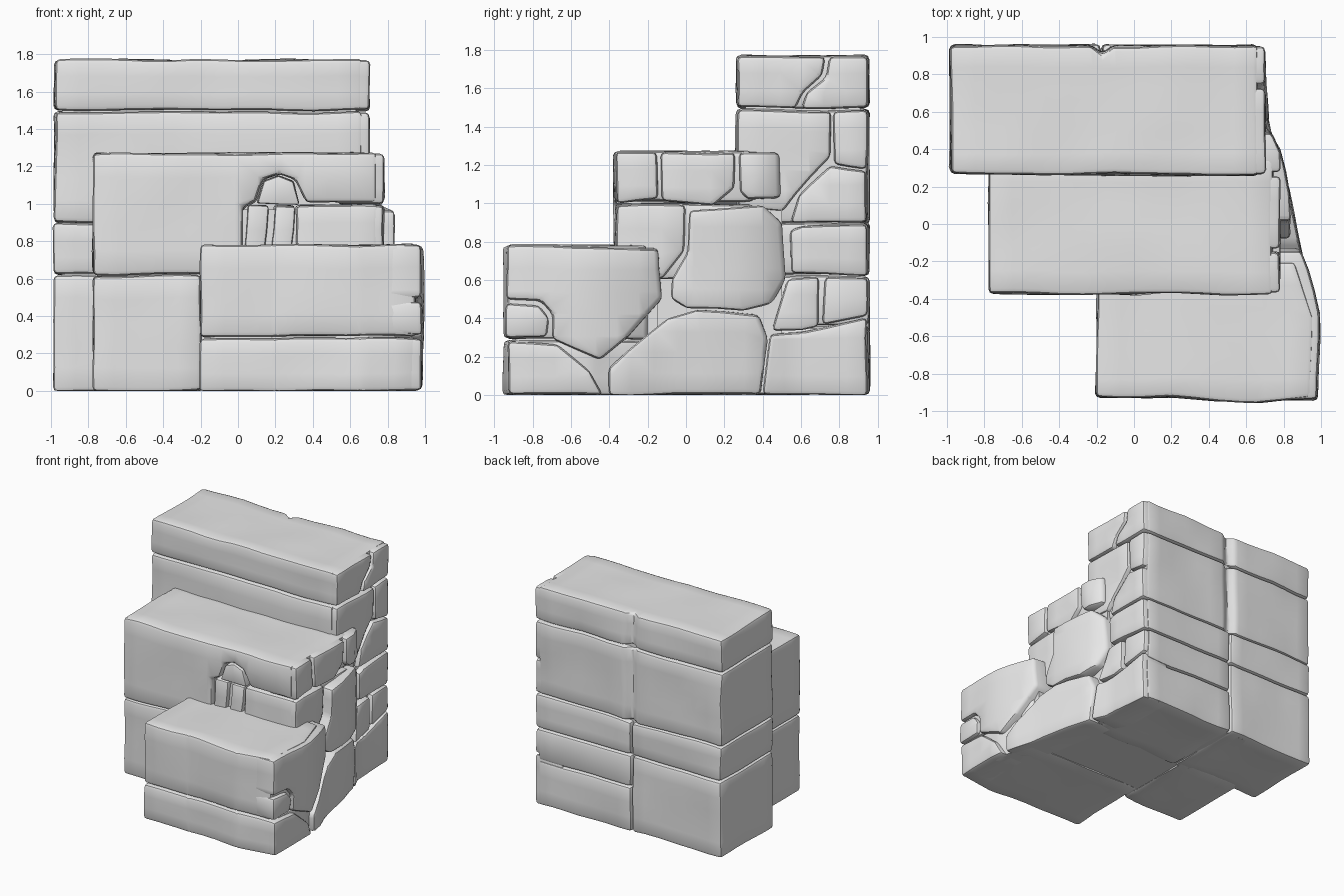
import bpy
import bmesh
from mathutils import Vector, noise

cube = bpy.data.objects.get("Cube")
if cube:
    bpy.data.objects.remove(cube, do_unlink=True)

# One stone colour
stone_grey = bpy.data.materials.new("stone grey")
stone_grey.use_nodes = True
GREY = (0.8, 0.8, 0.8, 1)
stone_grey.diffuse_color = GREY
stone_grey.node_tree.nodes["Principled BSDF"].inputs["Base Color"].default_value = GREY

# Plan line of the rough wall on the +x side, as (y, x)
WALL_LINE = [(-1, .98), (-.5, .995), (-.3, .95), (-.14, .89), (.2, .83), (.4, .78), (.52, .715), (1, .695)]
GRID = 0.13
stones = []


def wall_x(y):
    """Interpolate the rough wall's x position at y."""
    for (y0, x0), (y1, x1) in zip(WALL_LINE, WALL_LINE[1:]):
        if y <= y1:
            return x0 + (x1 - x0) * max(0, y - y0) / (y1 - y0)
    return WALL_LINE[-1][1]


def place(axis, point, depth):
    """Put a 2D profile point into space, at a depth along the axis."""
    a, b = point
    return {"x": (depth, a, b), "y": (a, depth, b), "z": (a, b, depth)}[axis]


def stone(name, profile, axis, low, high, limit=None, bevel=0.024, rough=0.012):
    """Extrude a profile, round its edges and chisel its faces.
    With a limit, the stone follows the wall line up to that x."""
    bm = bmesh.new()
    ends = [[bm.verts.new(place(axis, p, d)) for p in profile] for d in (low, high)]
    for ring in ends:
        bm.faces.new(ring)
    count = len(profile)
    for i in range(count):
        j = (i + 1) % count
        bm.faces.new((ends[0][i], ends[0][j], ends[1][j], ends[1][i]))
    bmesh.ops.recalc_face_normals(bm, faces=bm.faces[:])
    if bevel:
        bmesh.ops.bevel(bm, geom=bm.edges[:], offset=bevel, segments=2,
                        profile=0.5, affect='EDGES', clamp_overlap=True)
    # Grid cuts give the faces enough points to chisel
    for k in range(3):
        normal = Vector([float(k == n) for n in range(3)])
        least = min(v.co[k] for v in bm.verts)
        most = max(v.co[k] for v in bm.verts)
        cuts = int((most - least) / GRID)
        for c in range(1, cuts + 1):
            bmesh.ops.bisect_plane(bm, geom=bm.verts[:] + bm.edges[:] + bm.faces[:],
                                   plane_co=normal * (least + (most - least) * c / (cuts + 1)),
                                   plane_no=normal, dist=0.0001)
    for v in bm.verts:
        if limit:
            v.co.x += min(wall_x(v.co.y), limit)
        v.co += noise.noise_vector(v.co * 3.3) * rough
        v.co.z = max(v.co.z, 0)
    bmesh.ops.triangulate(bm, faces=[f for f in bm.faces if len(f.verts) > 4])
    bmesh.ops.recalc_face_normals(bm, faces=bm.faces[:])
    mesh = bpy.data.meshes.new(name)
    bm.to_mesh(mesh)
    bm.free()
    mesh.materials.append(stone_grey)
    obj = bpy.data.objects.new(name, mesh)
    bpy.context.collection.objects.link(obj)
    stones.append(obj)


def block(name, x, y, z, **options):
    stone(name, [(x[0], y[0]), (x[1], y[0]), (x[1], y[1]), (x[0], y[1])], "z", *z, **options)


def wall_stone(name, profile, limit=1):
    """A stone set in the rough +x wall, profile in (y, z)."""
    stone("wall_" + name, profile, "x", -0.25, 0, limit=limit)


# Plain cores close the joints from behind
block("upper_core", (-.94, .63), (.31, .91), (.01, 1.7), bevel=0, rough=0)
block("middle_core", (-.73, .69), (-.33, .5), (.01, .97), bevel=0, rough=0)
block("lower_core", (-.15, .84), (-.89, -.15), (.01, .73), bevel=0, rough=0)

# Upper step: two full courses, with a notch in the back
notched = [(-.98, .27), (.66, .26), (.66, .95), (-.11, .955), (-.17, .91), (-.23, .955), (-.98, .95)]
stone("top_slab", notched, "z", 1.5, 1.77)
stone("upper_course", notched, "z", .9, 1.49)

# Upper step: lower courses in two columns
for side, x, heights in (("left_column", (-.17, .66), (0, .36, .62, .9)),
                         ("right_column", (-.985, -.18), (0, .62, .9))):
    for low, high in zip(heights, heights[1:]):
        block(side + "_stone", x, (.28, .955), (low + .004, high - .004))

# Middle step: long tread block with a gap for the repair stones
stone("middle_tread", [(-.775, .62), (-.775, 1.27), (.74, 1.27), (.74, 1.01), (.37, 1.01),
                       (.31, 1.13), (.22, 1.16), (.13, 1.13), (.09, 1.01), (.02, .98), (.02, .62)],
      "y", -.375, .35)
block("middle_base", (-.775, -.2), (-.37, .35), (0, .615))
block("middle_end", (.31, .75), (-.37, .35), (.6, .995))
stone("repair_keystone", [(.1, 1), (.14, 1.12), (.22, 1.15), (.3, 1.12), (.33, 1)], "y", -.37, 0, bevel=.012)
for x in (.02, .165):
    stone("repair_sliver", [(x, .6), (x + .03, .99), (x + .14, .99), (x + .11, .6)], "y", -.365, 0, bevel=.014)

# Lower step: tread over a thinner base
lower_plan = [(-.2, -.925), (.2, -.93), (.65, -.955), (.95, -.93), (.96, -.5), (.86, -.2), (-.2, -.2)]
stone("lower_tread", lower_plan, "z", .29, .78)
stone("lower_base", lower_plan, "z", 0, .28)

# Rough wall beside the lower step
wall_stone("front_chip", [(-.94, .3), (-.94, .48), (-.77, .465), (-.72, .4), (-.73, .3)])
wall_stone("front_large", [(-.94, .5), (-.94, .775), (-.14, .765), (-.125, .5), (-.2, .42), (-.3, .3),
                           (-.45, .18), (-.7, .29), (-.7, .42), (-.76, .49)])
wall_stone("front_base", [(-.93, 0), (-.93, .28), (-.67, .26), (-.5, .12), (-.43, 0)])
wall_stone("centre_base", [(-.4, 0), (-.4, .14), (-.1, .4), (.05, .44), (.38, .42), (.43, .3), (.39, 0)])

# Rough wall beside the middle step
wall_stone("centre_large", [(-.08, .5), (-.07, .6), (.01, .75), (.02, .96), (.4, .99), (.5, .9),
                            (.52, .6), (.45, .48), (.3, .44), (0, .45)], .84)
wall_stone("middle_front", [(-.365, .7), (-.365, .99), (0, .99), (-.01, .75), (-.12, .6)], .78)
wall_stone("middle_cap", [(-.365, 1), (-.365, 1.265), (-.145, 1.265), (-.14, 1.02)], .78)
wall_stone("middle_cap", [(-.12, 1.01), (-.125, 1.265), (.26, 1.265), (.25, 1.08), (.14, .99)], .78)
wall_stone("middle_cap", [(.28, 1.06), (.28, 1.265), (.49, 1.26), (.49, 1.03), (.32, 1.02)], .78)

# Rough wall beside the upper step
wall_stone("back_base", [(.4, 0), (.44, .32), (.6, .33), (.945, .4), (.945, 0)])
wall_stone("back_low", [(.45, .34), (.53, .6), (.7, .61), (.69, .36), (.6, .34)])
wall_stone("back_low", [(.71, .37), (.73, .61), (.945, .61), (.945, .41)])
wall_stone("back_band", [(.55, .63), (.54, .86), (.6, .88), (.945, .89), (.945, .62)])
wall_stone("back_wedge", [(.54, .9), (.58, 1.04), (.75, 1.2), (.945, 1.17), (.945, .9)], .7)
wall_stone("back_large", [(.27, .98), (.27, 1.485), (.76, 1.485), (.75, 1.25), (.55, 1.03), (.5, .96)], .7)
wall_stone("back_corner", [(.77, 1.21), (.77, 1.485), (.945, 1.485), (.945, 1.18)], .7)
wall_stone("top_large", [(.265, 1.5), (.265, 1.765), (.73, 1.765), (.71, 1.67), (.61, 1.58), (.57, 1.5)], .7)
wall_stone("top_corner", [(.6, 1.5), (.63, 1.58), (.73, 1.66), (.75, 1.765), (.945, 1.76), (.945, 1.5)], .7)

# Smooth shading that keeps the hard edges
bpy.ops.object.select_all(action='DESELECT')
for obj in stones:
    obj.select_set(True)
bpy.context.view_layer.objects.active = stones[0]
bpy.ops.object.shade_smooth_by_angle(angle=0.6)
